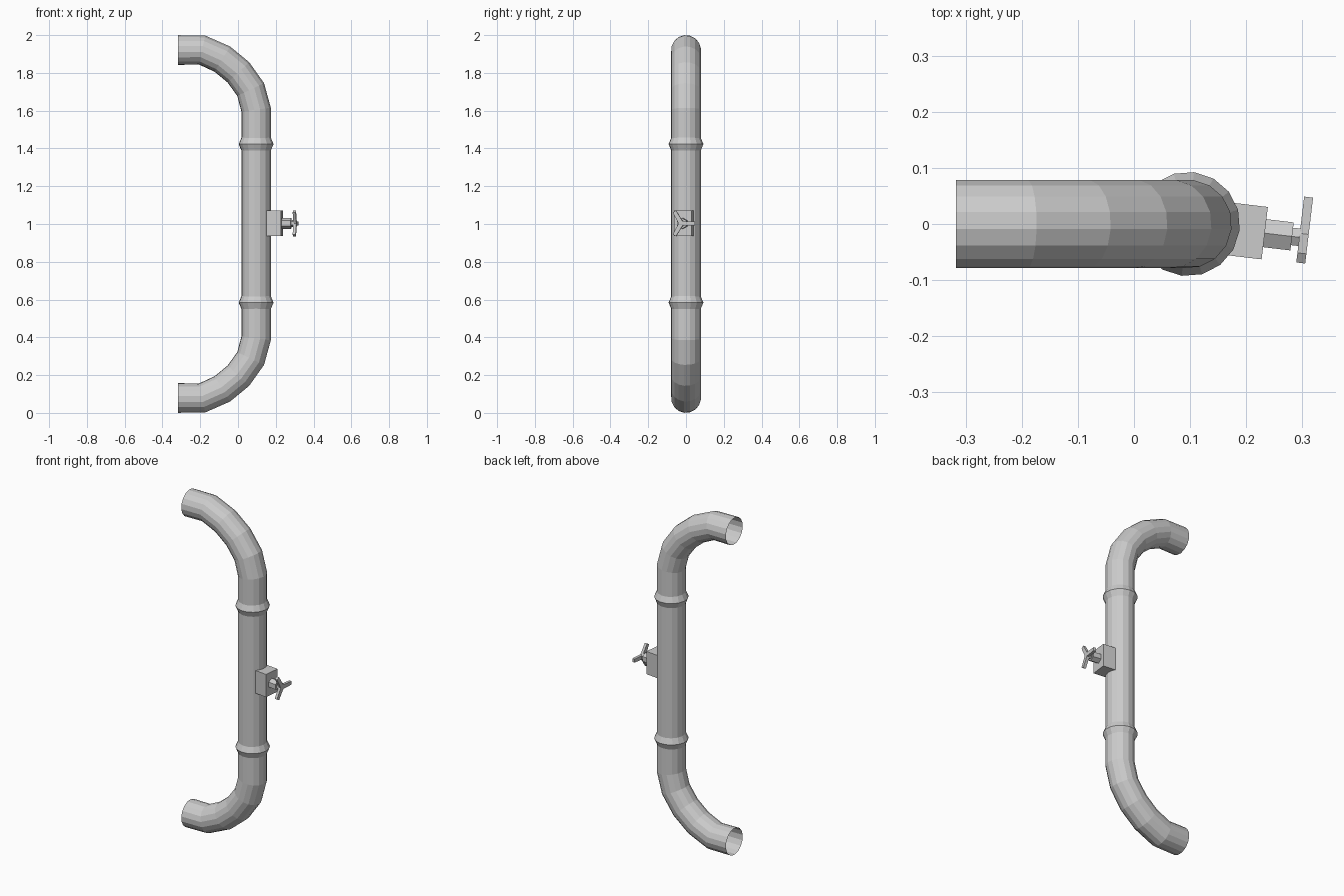
import bpy, bmesh
from math import sin, cos, pi, radians
from mathutils import Matrix, Vector

if "Cube" in bpy.data.objects:
    bpy.data.objects.remove(bpy.data.objects["Cube"])

SIDES = 16
PIPE_X, PIPE_R = 0.096, 0.079
TURN = radians(-6.8)          # the whole pipe and valve are turned slightly


def make_object(name, bm, matrix=None):
    bmesh.ops.recalc_face_normals(bm, faces=bm.faces)
    mesh = bpy.data.meshes.new(name)
    bm.to_mesh(mesh)
    bm.free()
    ob = bpy.data.objects.new(name, mesh)
    bpy.context.collection.objects.link(ob)
    if matrix:
        ob.matrix_world = matrix
    return ob


def skin(name, stations, matrix=None, sides=SIDES, turn=TURN, caps=False):
    """Loft rings; each station is (x, z, normal x, normal z, radius)."""
    bm = bmesh.new()
    rings = []
    for x, z, nx, nz, r in stations:
        ring = []
        for i in range(sides):
            a = turn + 2 * pi * i / sides
            ring.append(bm.verts.new((x + nx * r * cos(a), r * sin(a), z + nz * r * cos(a))))
        rings.append(ring)
    for a, b in zip(rings, rings[1:]):
        for i in range(sides):
            j = (i + 1) % sides
            bm.faces.new((a[i], a[j], b[j], b[i]))
    if caps:
        bm.faces.new(rings[0])
        bm.faces.new(rings[-1])
    return make_object(name, bm, matrix)


def block(name, size, centre, matrix):
    bm = bmesh.new()
    bmesh.ops.create_cube(bm, size=1)
    bmesh.ops.scale(bm, vec=size, verts=bm.verts)
    bmesh.ops.translate(bm, vec=centre, verts=bm.verts)
    return make_object(name, bm, matrix)


# Bent pipe: upper elbow path mirrored about z = 1, open at both ends
upper = [(-0.317, 1.921), (-0.19, 1.921), (-0.083, 1.873),
         (0.002, 1.803), (0.067, 1.712), (PIPE_X, 1.605)]
path = [Vector(p) for p in upper + [(x, 2 - z) for x, z in reversed(upper)]]
stations = []
for i, p in enumerate(path):
    before = (p - path[i - 1]).normalized() if i else Vector((1, 0))
    after = (path[i + 1] - p).normalized() if i < len(path) - 1 else Vector((-1, 0))
    t = (before + after).normalized()
    stations.append((p.x, p.y, -t.y, t.x, PIPE_R))
skin("pipe", stations)

# Pipe collars
for name, z in (("upper_collar", 1.423), ("lower_collar", 0.584)):
    profile = [(0.035, 0.078), (0.0, 0.093), (-0.035, 0.078)]
    skin(name, [(PIPE_X, z + dz, 1, 0, r) for dz, r in profile])

# Valve body, local x points out of the pipe
valve = Matrix.Translation((PIPE_X, 0, 1.003)) @ Matrix.Rotation(TURN, 4, 'Z')
block("valve_body", (0.078, 0.094, 0.135), (0.099, 0, 0), valve)

# Hexagonal stem and its thin neck
for name, x0, x1, r in (("valve_stem", 0.137, 0.187, 0.029), ("valve_neck", 0.186, 0.203, 0.018)):
    skin(name, [(x0, 0, 0, 1, r), (x1, 0, 0, 1, r)], valve, 6, 0, True)

# Three-armed handle
bm = bmesh.new()
outline = []
length, half = 0.073, 0.010
for k in range(3):
    a = 2 * pi * k / 3
    for u, v in ((length, -half), (length, half)):
        outline.append((u * cos(a) - v * sin(a), u * sin(a) + v * cos(a)))
    b = a + pi / 3
    outline.append((0.014 * cos(b), 0.014 * sin(b)))
face = bm.faces.new([bm.verts.new((0.200, y, z)) for y, z in outline])
out = bmesh.ops.extrude_face_region(bm, geom=[face], use_keep_orig=True)
moved = [g for g in out["geom"] if isinstance(g, bmesh.types.BMVert)]
bmesh.ops.translate(bm, vec=(0.016, 0, 0), verts=moved)
make_object("valve_handle", bm, valve)
